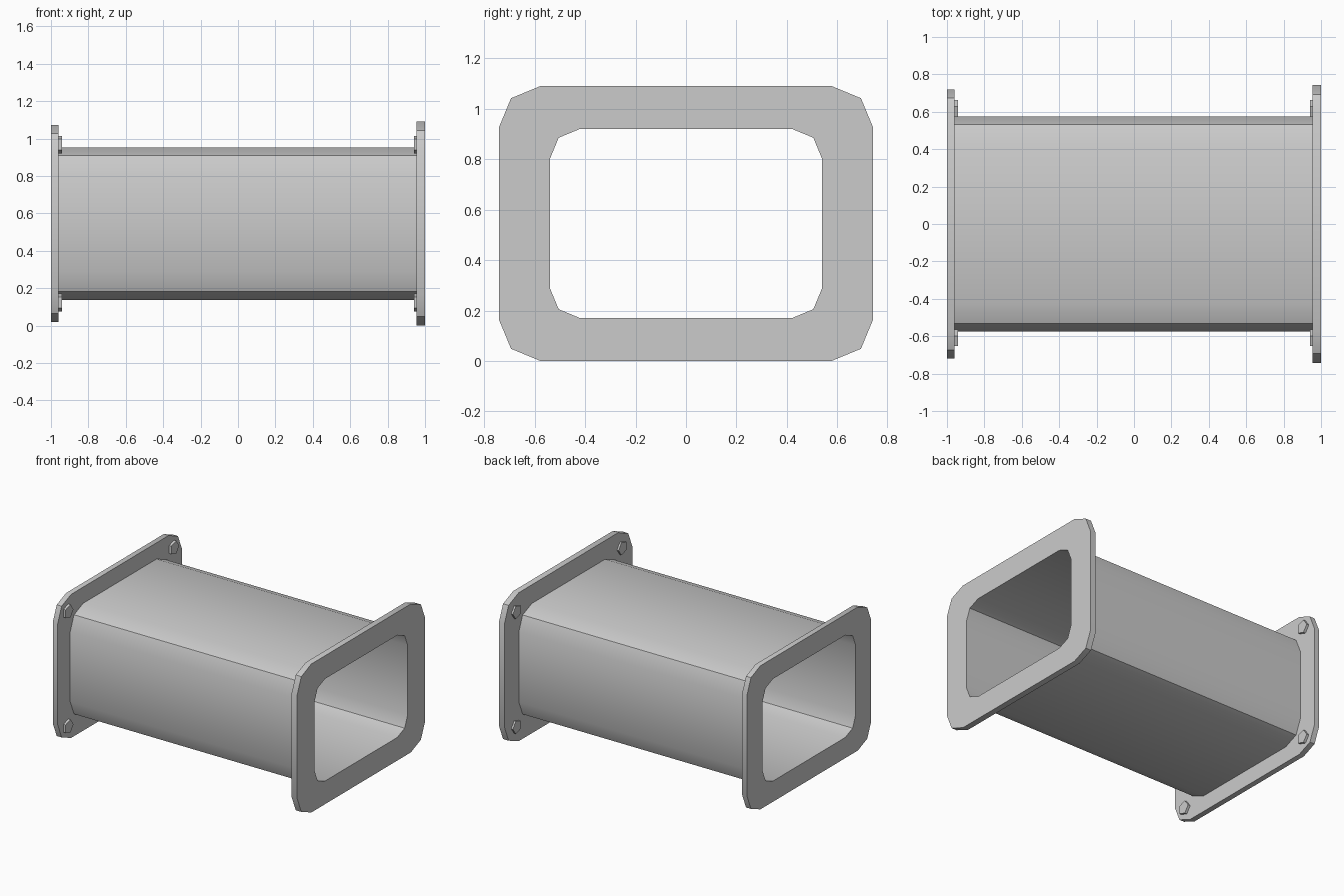
import bpy, bmesh, math

if "Cube" in bpy.data.objects:
    bpy.data.objects.remove(bpy.data.objects["Cube"])

ZC = 0.545  # height of the duct axis


def rounded_rect(w, h, r, seg=2):
    """Rounded rectangle outline as (y, z) points around the duct axis."""
    pts = []
    for i, (sy, sz) in enumerate([(1, 1), (-1, 1), (-1, -1), (1, -1)]):
        for k in range(seg + 1):
            a = math.pi / 2 * (i + k / seg)
            pts.append((sy * (w - r) + r * math.cos(a),
                        ZC + sz * (h - r) + r * math.sin(a)))
    return pts


def finish(name, bm):
    bmesh.ops.recalc_face_normals(bm, faces=bm.faces)
    me = bpy.data.meshes.new(name)
    bm.to_mesh(me)
    bm.free()
    ob = bpy.data.objects.new(name, me)
    bpy.context.collection.objects.link(ob)
    bpy.ops.object.select_all(action='DESELECT')
    ob.select_set(True)
    bpy.context.view_layer.objects.active = ob
    bpy.ops.object.shade_smooth_by_angle(angle=math.radians(30))
    return ob


def frame(name, x0, x1, outer, inner):
    """Hollow prism along x between two outlines."""
    bm = bmesh.new()
    loops = [[bm.verts.new((x, y, z)) for y, z in pts]
             for x, pts in ((x0, outer), (x1, outer), (x1, inner), (x0, inner))]
    n = len(outer)
    for a, b in zip(loops, loops[1:] + loops[:1]):
        for i in range(n):
            j = (i + 1) % n
            bm.faces.new((a[i], a[j], b[j], b[i]))
    return finish(name, bm)


def bolt(name, x0, x1, y, z, r=0.05, sides=5):
    """Low-poly bolt head standing on a flange's inner face."""
    bm = bmesh.new()
    rings = [[bm.verts.new((x, y + r * math.cos(2 * math.pi * k / sides),
                            z + r * math.sin(2 * math.pi * k / sides)))
              for k in range(sides)] for x in (x0, x1)]
    for k in range(sides):
        j = (k + 1) % sides
        bm.faces.new((rings[0][k], rings[0][j], rings[1][j], rings[1][k]))
    bm.faces.new(rings[0])
    bm.faces.new(rings[1])
    return finish(name, bm)


opening = rounded_rect(0.54, 0.375, 0.12)

# Duct body and end flanges (the right one is slightly larger)
frame("duct_tube", -0.96, 0.955, rounded_rect(0.575, 0.408, 0.15), opening)
frame("flange_right", 0.955, 1.0, rounded_rect(0.742, 0.545, 0.165), opening)
frame("flange_left", -1.0, -0.96, rounded_rect(0.72, 0.527, 0.155), opening)

# Bolt heads on the inner faces of both flanges
for side, x0, x1 in (("left", -0.965, -0.942), ("right", 0.96, 0.942)):
    for sy in (-1, 1):
        for sz in (-1, 1):
            bolt(f"bolt_{side}_{'back' if sy > 0 else 'front'}_{'top' if sz > 0 else 'bottom'}",
                 x0, x1, sy * 0.613, ZC + sz * 0.422)
